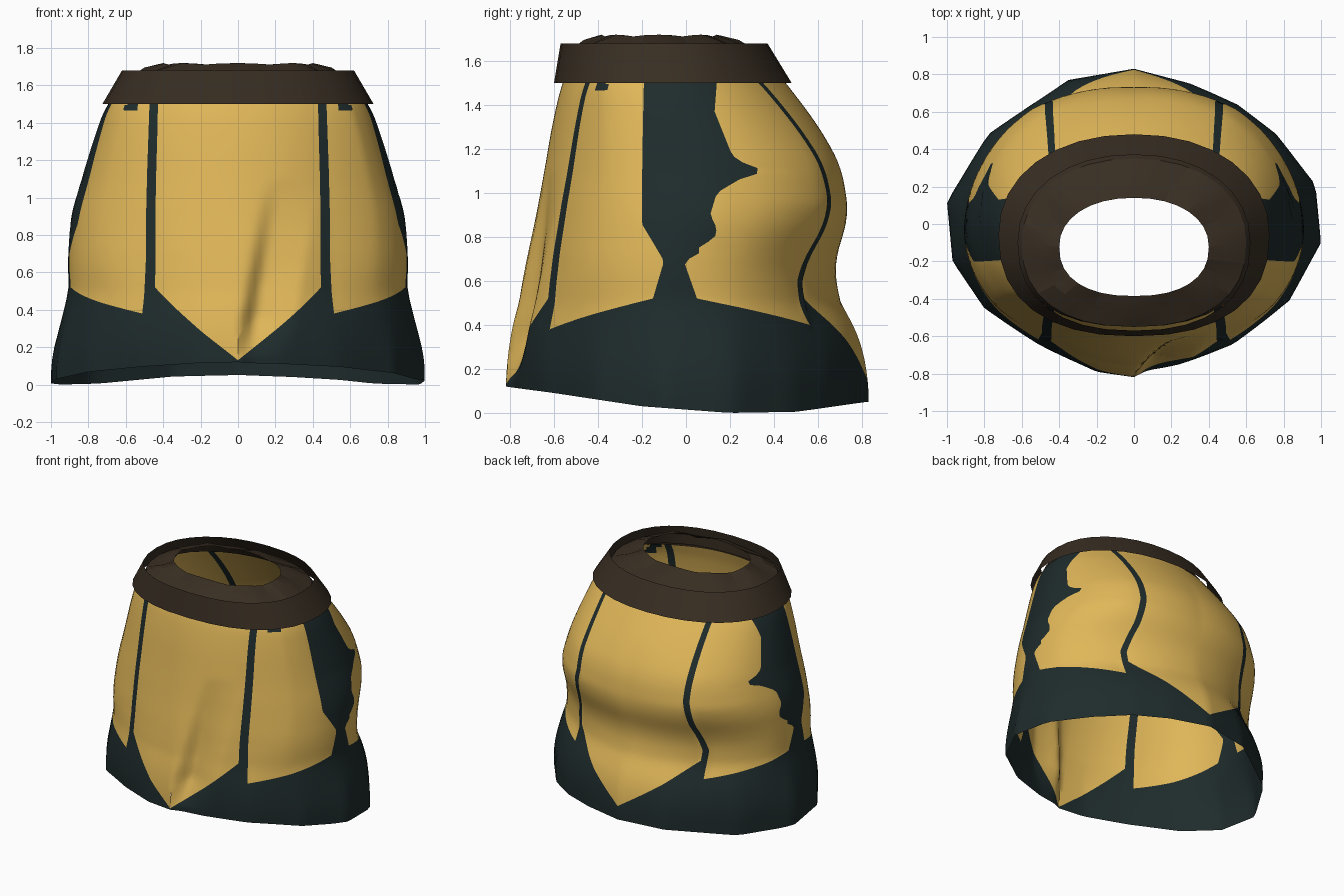
import bpy, bmesh, math

if "Cube" in bpy.data.objects:
    bpy.data.objects.remove(bpy.data.objects["Cube"])


def material(name, rgb):
    m = bpy.data.materials.new(name)
    m.diffuse_color = (*rgb, 1)
    m.use_nodes = True
    m.node_tree.nodes["Principled BSDF"].inputs["Base Color"].default_value = m.diffuse_color
    return m


DARK = material("dark teal cloth", (0.0135, 0.0245, 0.0255))
GOLD = material("golden cloth", (0.75, 0.475, 0.10))
BROWN = material("brown leather", (0.039, 0.0265, 0.016))


def lerp_table(table, t):
    """Piecewise linear lookup; rows are (key, value, ...)."""
    if t <= table[0][0]:
        return table[0][1:]
    for a, b in zip(table, table[1:]):
        if t <= b[0]:
            f = (t - a[0]) / (b[0] - a[0])
            return tuple(p + (q - p) * f for p, q in zip(a[1:], b[1:]))
    return table[-1][1:]


# Skirt outline by height: z, half width, front y, back y
SHAPE = [(0, 1.0, -.82, .83), (.3, .92, -.79, .77), (.5, .905, -.76, .70),
         (.67, .91, -.73, .672), (.9, .895, -.68, .74), (1.12, .83, -.64, .705),
         (1.3, .775, -.61, .605), (1.5, .705, -.565, .455), (1.6, .62, -.52, .37)]
HEM = [(-.82, .12), (-.6, .09), (-.2, .03), (.2, 0), (.5, .005), (.82, .05)]
# Angular hem outline for each side, front to back
OUTLINE = {1: [(0, -.82), (.07, -.78), (.23, -.75), (.53, -.64), (.83, -.41), (1, -.1),
               (.97, .21), (.76, .48), (.55, .64), (.3, .75), (0, .83)],
           -1: [(0, -.82), (.2, -.79), (.5, -.645), (.8, -.45), (.97, -.2), (1, .12),
                (.78, .48), (.35, .77), (0, .83)]}
OUTLINE = {s: [(math.atan2(x, -y / .82), x, y) for x, y in pts] for s, pts in OUTLINE.items()}
# Radial swelling of the corners by height: z, then at front stripe, front corner, back stripe
SWELL = [(0, 0, 0, 0), (.45, -.05, -.015, -.06), (.65, -.045, 0, -.03), (.95, -.015, .02, .04),
         (1.15, -.005, .035, .04), (1.35, 0, .045, .015), (1.5, 0, .05, 0), (1.6, 0, .02, 0)]
# Panel edges by height: stripes as x, side gap as y
FRONT_STRIPE = [(.5, .465, .525), (1.5, .425, .465)]
BACK_STRIPE = [(.4, .56, .52), (.6, .57, .53), (.8, .50, .46), (1.0, .46, .42), (1.5, .455, .42)]
GAP_FRONT = [(.52, -.15), (.69, -.10), (.86, -.20), (1.5, -.19)]
GAP_BACK = [(.52, .05), (.69, -.01), (.72, .06), (.76, .06), (.79, .13), (.84, .14), (.9, .11),
            (1.0, .14), (1.06, .24), (1.10, .36), (1.13, .27), (1.17, .21), (1.37, .13), (1.5, .14)]
# Lower border height at each panel edge, and columns in each panel
BORDER = [.13, .52, .38, .52, .52, .40, .52, .15]
COLUMNS = [16, 1, 16, 4, 12, 1, 14]
GOLD_PANELS = (0, 2, 4, 6)
LOWER_ROWS, UPPER_ROWS = 8, 40
TOP = 1.55


def shape(z):
    """Outline at height z, rounded off between the table rows."""
    s = [lerp_table(SHAPE, z + d) for d in (-.07, -.035, 0, .035, .07)]
    return [sum(v) / len(s) for v in zip(*s)]


def edge_angles(z):
    """Angle of every panel edge at height z; 0 is front, pi is back."""
    w, y0, y1 = shape(z)
    c, b = (y0 + y1) / 2, (y1 - y0) / 2
    fs, bs = lerp_table(FRONT_STRIPE, z), lerp_table(BACK_STRIPE, z)
    side = [math.acos((c - lerp_table(t, z)[0]) / b) for t in (GAP_FRONT, GAP_BACK)]
    return ([0] + [math.asin(x / w) for x in fs] + side
            + [math.pi - math.asin(x / w) for x in bs] + [math.pi])


def skirt_point(panel, f, z, sign):
    a = edge_angles(z)
    phi = a[panel] + (a[panel + 1] - a[panel]) * f
    w, y0, y1 = shape(z)
    s = lerp_table(SWELL, z)
    r = 1 + lerp_table([(0, 0), (.6, s[0]), (.95, s[1]), (1.4, 0), (1.9, 0),
                        (2.5, s[2]), (math.pi, 0)], phi)[0]
    x = r * w * math.sin(phi)
    y = (y0 + y1) / 2 - r * (y1 - y0) / 2 * math.cos(phi)
    # Blend from the angular hem into rounded cross-sections
    hx, hy = lerp_table(OUTLINE[sign], phi)
    k = min(1, max(0, (.5 - z) / .42))
    x, y = x + (hx - x) * k, y + (hy - y) * k
    # Slanted front pleat on one side
    if sign > 0 and phi < 1:
        depth = lerp_table([(.15, 0), (.35, .08), (.6, .065), (1.1, 0)], z)[0]
        u = x - .16 * max(0, z - .12)
        y += depth * lerp_table([(-.02, 0), (.055, 1), (.1, .85), (.27, 0)], u)[0]
    return x * sign, y, z


def build_skirt():
    bm = bmesh.new()
    for sign in (1, -1):
        for p, n in enumerate(COLUMNS):
            cols = []
            for i in range(n + 1):
                f = i / n
                hem = lerp_table(HEM, skirt_point(p, f, .04, sign)[1])[0]
                border = max(hem + .01, BORDER[p] + (BORDER[p + 1] - BORDER[p]) * f)
                zs = [hem + (border - hem) * r / LOWER_ROWS for r in range(LOWER_ROWS)]
                zs += [border + (TOP - border) * r / UPPER_ROWS for r in range(UPPER_ROWS + 1)]
                cols.append([bm.verts.new(skirt_point(p, f, z, sign)) for z in zs])
            for a, b in zip(cols, cols[1:]):
                for r in range(LOWER_ROWS + UPPER_ROWS):
                    q = [a[r], b[r], b[r + 1], a[r + 1]]
                    face = bm.faces.new(q if sign > 0 else q[::-1])
                    c = face.calc_center_median()
                    # Small dark notch under the belt in the front side panel
                    notch = p == 2 and c.z > 1.46 and -.405 < c.y < -.36
                    face.material_index = int(p in GOLD_PANELS and r >= LOWER_ROWS and not notch)
    bmesh.ops.remove_doubles(bm, verts=bm.verts, dist=.0005)
    return finish(bm, "skirt", (DARK, GOLD), 50)


def finish(bm, name, mats, angle):
    me = bpy.data.meshes.new(name)
    bm.to_mesh(me)
    bm.free()
    ob = bpy.data.objects.new(name, me)
    bpy.context.collection.objects.link(ob)
    for m in mats:
        me.materials.append(m)
    bpy.ops.object.select_all(action='DESELECT')
    ob.select_set(True)
    bpy.context.view_layer.objects.active = ob
    bpy.ops.object.shade_smooth_by_angle(angle=math.radians(angle))
    return ob


def squared(v, power):
    return math.copysign(abs(v) ** (2 / power), v)


def build_rings(name, rings, n, angle):
    """Loft of squarish ovals: z, half width, front y, back y, alternating z offset."""
    bm = bmesh.new()
    loops = []
    for z, w, y0, y1, wave in rings:
        loop = []
        for i in range(n):
            t = math.tau * i / n
            power = 2.35 if math.cos(t) > 0 else 2.15
            x = w * squared(math.sin(t), power)
            y = (y0 + y1) / 2 - (y1 - y0) / 2 * squared(math.cos(t), power)
            loop.append(bm.verts.new((x, y, z + wave * (1, .2, -1, .4)[i % 4])))
        loops.append(loop)
    for a, b in zip(loops, loops[1:]):
        for i in range(n):
            j = (i + 1) % n
            bm.faces.new((a[i], a[j], b[j], b[i]))
    return finish(bm, name, (BROWN,), angle)


build_skirt()
# Flared leather belt, open at the top
build_rings("belt", [(1.5, .725, -.60, .48, 0), (1.68, .62, -.57, .37, 0)], 32, 40)
# Gathered lining rising inside the belt to the waist opening
build_rings("waist_lining", [(1.55, .65, -.55, .40, 0), (1.63, .60, -.55, .35, 0),
                             (1.675, .50, -.465, .24, .02), (1.715, .40, -.385, .14, .004)], 32, 15)
